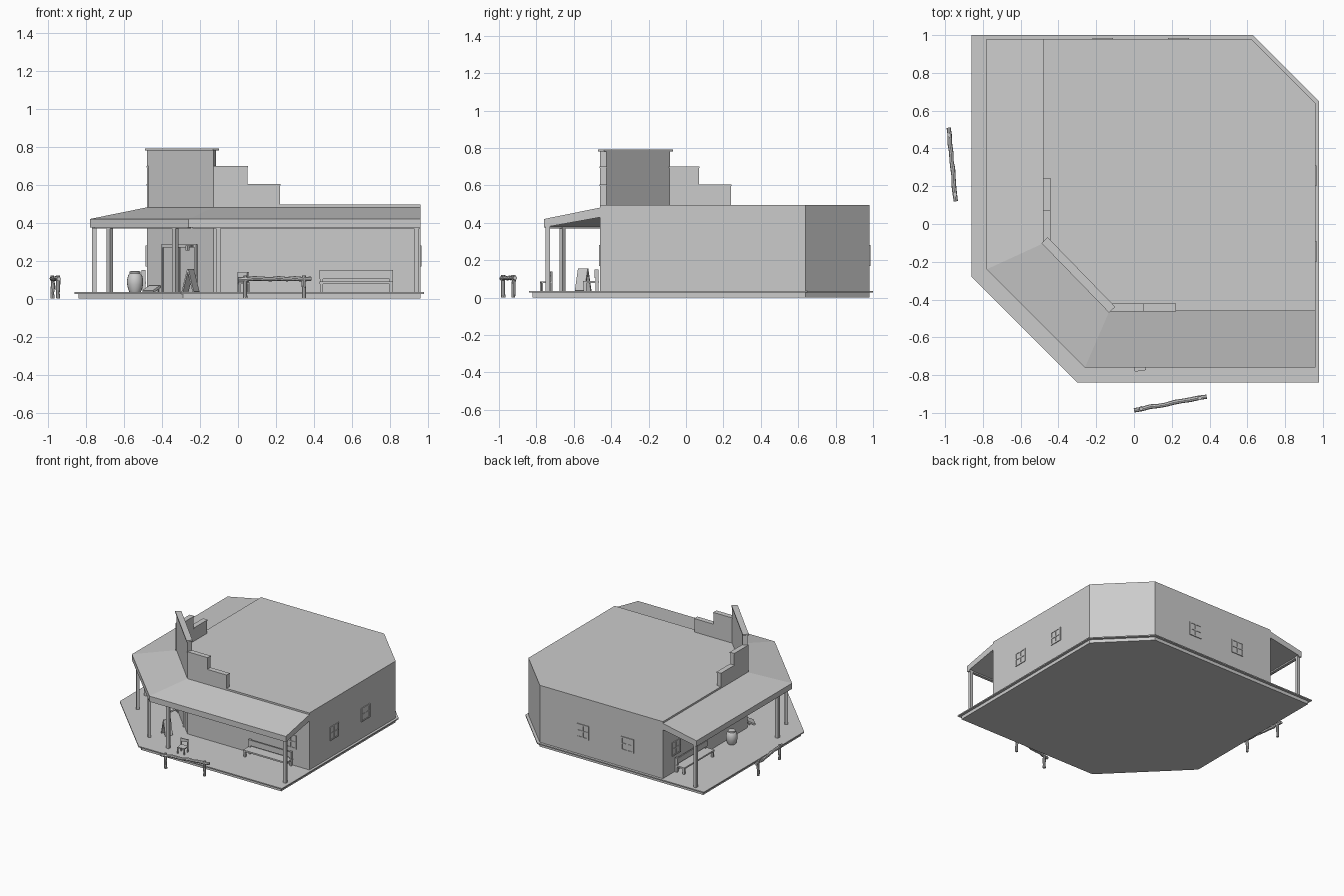
import bpy, bmesh, math, random
from mathutils import Matrix, Vector

if "Cube" in bpy.data.objects:
    bpy.data.objects.remove(bpy.data.objects["Cube"])

random.seed(4)
I = Matrix()
# reflection that swaps the two street sides of the corner building
SWAP = Matrix(((0, 1, 0, -0.02), (1, 0, 0, 0.02), (0, 0, 1, 0), (0, 0, 0, 1)))
SIDES = (("front", I), ("left", SWAP))


def finish(name, bm):
    bmesh.ops.recalc_face_normals(bm, faces=bm.faces[:])
    me = bpy.data.meshes.new(name)
    bm.to_mesh(me)
    bm.free()
    ob = bpy.data.objects.new(name, me)
    bpy.context.collection.objects.link(ob)
    return ob


def boxes(name, items, M=I):
    """items: (x0, x1, y0, y1, z0, z1[, local matrix])"""
    bm = bmesh.new()
    for it in items:
        x0, x1, y0, y1, z0, z1 = it[:6]
        L = it[6] if len(it) > 6 else I
        T = Matrix.Translation(((x0 + x1) / 2, (y0 + y1) / 2, (z0 + z1) / 2))
        S = Matrix.Diagonal((x1 - x0, y1 - y0, z1 - z0, 1))
        bmesh.ops.create_cube(bm, size=1, matrix=M @ L @ T @ S)
    return finish(name, bm)


def prism(name, pts, z0, z1):
    bm = bmesh.new()
    f = bm.faces.new([bm.verts.new((x, y, z0)) for x, y in pts])
    r = bmesh.ops.extrude_face_region(bm, geom=[f])
    bmesh.ops.translate(bm, vec=(0, 0, z1 - z0),
                        verts=[v for v in r["geom"] if isinstance(v, bmesh.types.BMVert)])
    return finish(name, bm)


def rings(name, loops, closed=False):
    """skin a list of equally long vertex loops"""
    bm = bmesh.new()
    rs = [[bm.verts.new(p) for p in lp] for lp in loops]
    n = len(rs[0])
    for a, b in zip(rs, rs[1:]):
        for i in range(n):
            bm.faces.new((a[i], a[(i + 1) % n], b[(i + 1) % n], b[i]))
    bm.faces.new(rs[0])
    bm.faces.new(rs[-1])
    return finish(name, bm)


def at(x, y, z=0, deg=0):
    return Matrix.Translation((x, y, z)) @ Matrix.Rotation(math.radians(deg), 4, 'Z')


# boardwalk base and its thin projecting deck
prism("base", [(-.84, .98), (.62, .98), (.96, .64), (.96, -.82), (-.29, -.82), (-.84, -.27)], 0, .026)
prism("deck", [(-.86, 1), (.63, 1), (.98, .65), (.98, -.84), (-.30, -.84), (-.86, -.28)], .026, .035)

# main building block
prism("walls", [(-.48, .98), (.62, .98), (.96, .64), (.96, -.46), (-.13, -.46), (-.48, -.10)], .035, .495)

# porch roof swept around the corner: outer and inner lines with a sloped section
outer = [(.96, -.76), (-.26, -.76), (-.78, -.24), (-.78, .98)]
inner = [(.96, -.455), (-.128, -.455), (-.475, -.10), (-.475, .98)]
loops = []
for (ox, oy), (ix, iy) in zip(outer, inner):
    loops.append([(ox, oy, .375), (ox, oy, .42), (ix, iy, .482), (ix, iy, .43)])
rings("porch_roof", loops)

# posts, stepped parapets, windows and benches on both street sides
for side, M in SIDES:
    boxes(side + "_porch_posts", [(x - .012, x + .012, -.75, -.726, .035, .395) for x in (-.105, .94)], M)
    boxes(side + "_porch_beam", [(-.24, .96, -.75, -.73, .37, .40)], M)
    boxes(side + "_parapet", [(-.13, .05, -.46, -.425, .48, .695), (.05, .22, -.46, -.425, .48, .60)], M)
    boxes(side + "_parapet_caps", [(-.13, .053, -.463, -.422, .692, .70),
                                   (.05, .223, -.463, -.422, .597, .605)], M)

    places = [at(.79, -.46)] + [at(.96, y, 0, 90) for y in (-.145, .255)]
    for i, P in enumerate(places):
        bars = [(x - .005, x + .005, -.006, .004, .17, .28) for x in (-.05, 0, .05)]
        bars += [(-.055, .055, -.006, .004, z - .005, z + .005) for z in (.175, .225, .275)]
        bars.append((-.05, .05, -.002, .004, .175, .275))
        boxes(f"{side}_window_{i}", bars, M @ P)

    legs = [(x - .008, x + .008, y - .008, y + .008, .035, .08)
            for x in (.44, .805) for y in (-.54, -.475)]
    backs = [(x - .008, x + .008, -.483, -.467, .08, .15) for x in (.44, .805)]
    boxes(side + "_bench", legs + backs + [(.43, .815, -.55, -.465, .078, .09),
                                           (.43, .815, -.488, -.478, .105, .15)], M)

# diagonal corner: posts, beam, tall false front, double doors
for i, (x, y) in enumerate([(-.675, -.315), (-.33, -.66)]):
    boxes(f"corner_post_{i}", [(-.012, .012, -.012, .012, .035, .395)], at(x, y, 0, -45))
D = at(-.305, -.28, 0, math.degrees(math.atan2(-.36, .35)))
boxes("corner_beam", [(-.35, .35, -.01, .01, .37, .40)], at(-.503, -.49, 0, -45))
prism("false_front", [(-.48, -.10), (-.13, -.46), (-.115, -.425), (-.447, -.085)], .48, .78)
boxes("false_front_cap", [(-.257, .257, -.008, .037, .78, .792)], D)
boxes("corner_doors", [(-.12, -.004, -.006, .006, .035, .27), (.004, .12, -.006, .006, .035, .27)], D)
boxes("door_frame", [(-.132, -.12, -.012, .006, .035, .285), (.12, .132, -.012, .006, .035, .285),
                     (-.132, .132, -.012, .006, .27, .285)], D)
boxes("wall_lamp", [(.10, .112, -.05, 0, .275, .281), (.098, .114, -.055, -.04, .255, .28)], D)


# wooden barrel with lid
def lathe(name, x, y, prof, n=16):
    return rings(name, [[(x + r * math.cos(2 * math.pi * k / n), y + r * math.sin(2 * math.pi * k / n), z)
                         for k in range(n)] for r, z in prof])


barrel = lathe("barrel", -.542, .19, [(.030, .035), (.037, .05), (.042, .075), (.043, .088), (.042, .10),
                                      (.037, .123), (.029, .132), (.029, .142), (.024, .145)])

# folding sandwich board
tilt = math.radians(16)
boards = [(-.03, .03, -.004, .004, -.122, .002, Matrix.Rotation(s * tilt, 4, 'X')) for s in (-1, 1)]
boxes("sandwich_board", boards, at(-.25, -.55, .153, 60))

# small chair at the porch edge
chair = [(x - .004, x + .004, y - .004, y + .004, .035, .08) for x in (-.026, .026) for y in (-.026, .026)]
chair += [(-.03, .03, -.03, .03, .078, .086), (-.03, -.022, .022, .03, .086, .14),
          (.022, .03, .022, .03, .086, .14), (-.03, .03, .023, .029, .115, .138)]
boxes("chair", chair, at(.03, -.748, 0, 8))

# slanted tray by the wall
boxes("slanted_tray", [(-.04, .04, -.03, .03, -.006, .006, Matrix.Rotation(.45, 4, 'X')),
                       (-.035, .035, .012, .02, -.016, .004)], at(-.455, -.175, .052, -45))


# crooked log used for the hitching rails
def log(name, a, b, r, steps, jit, n=8):
    a, b = Vector(a), Vector(b)
    q = (b - a).to_track_quat('Z', 'Y')
    out = []
    for i in range(steps + 1):
        off = Vector((random.uniform(-jit, jit), random.uniform(-jit, jit), 0))
        rr = r * random.uniform(.9, 1.08)
        c = a.lerp(b, i / steps)
        out.append([c + q @ (off + Vector((rr * math.cos(2 * math.pi * k / n),
                                           rr * math.sin(2 * math.pi * k / n), 0))) for k in range(n)])
    return rings(name, out)


logs = []
for side, a, b in (("front", Vector((0, -.985, .105)), Vector((.385, -.915, .105))),
                   ("left", Vector((-.98, .51, .105)), Vector((-.945, .12, .105)))):
    logs.append(log(side + "_hitching_rail", a, b, .012, 9, .003))
    for i, t in enumerate((.1, .9)):
        p = a.lerp(b, t)
        logs.append(log(f"{side}_hitching_post_{i}", (p.x, p.y, 0), (p.x, p.y, .122), .011, 4, .002))

# smooth only the round parts
bpy.ops.object.select_all(action='DESELECT')
for ob in [barrel] + logs:
    ob.select_set(True)
bpy.context.view_layer.objects.active = barrel
bpy.ops.object.shade_smooth_by_angle(angle=math.radians(40))
